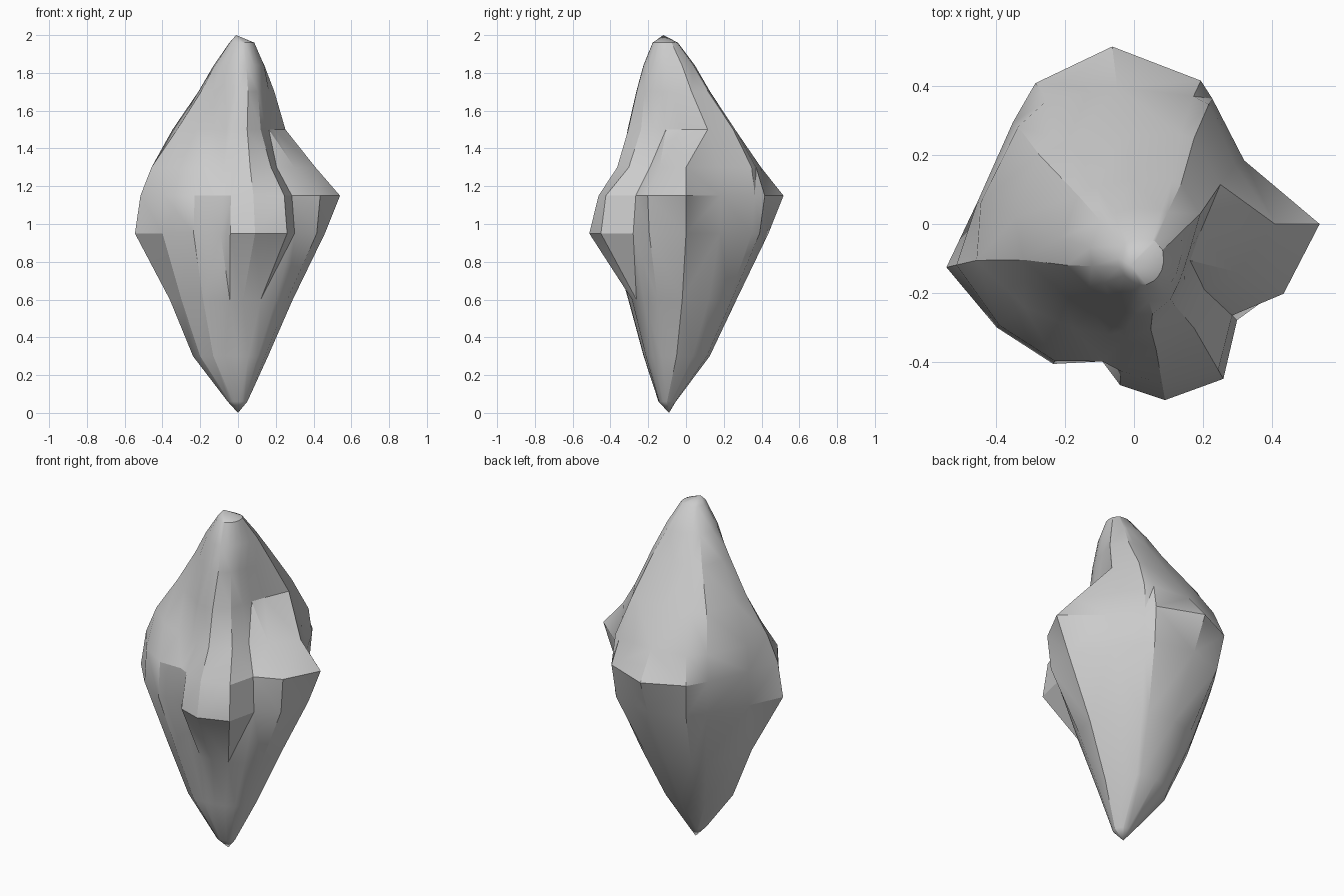
import bpy, bmesh, math

if "Cube" in bpy.data.objects:
    bpy.data.objects.remove(bpy.data.objects["Cube"])

# Ridges and grooves round the shard: direction (degrees), then radius
# (hundredths) at heights 0.6, 0.95, 1.15, 1.3 and 1.5
RIDGES = [
    (0, 31, 46, 54, 41, 19), (-25, 31, 46, 48, 33, 18), (-43, 30, 41, 39, 28, 20),
    (-60, 28, 52, 49, 35, 24), (-80, 27, 52, 47, 37, 28), (-95, 27, 47, 43, 34, 28),
    (-103, 29, 41, 41, 33, 27), (-120, 33, 47, 46, 35, 25), (-143, 35, 50, 49, 40, 27),
    (-167, 35, 56, 53, 47, 33), (-188, 33, 46, 46, 45, 35), (-220, 31, 43, 46, 44, 36),
    (-235, 31, 46, 50, 44, 33), (-263, 29, 44, 52, 40, 29), (-295, 29, 43, 46, 41, 32),
    (-302, 29, 41, 43, 41, 33), (-330, 28, 36, 37, 34, 29),
]

bm = bmesh.new()


def ring(z, cx, cy, column, scale=1.0, base=0.0):
    """One cross-section: chosen radius column, scaled, plus a base radius."""
    verts = []
    for ridge in RIDGES:
        a = math.radians(ridge[0])
        r = base + scale * ridge[column] / 100
        verts.append(bm.verts.new((cx + r * math.cos(a), cy + r * math.sin(a), z)))
    return verts


# Sections: tapering foot, broad middle, narrowing crown
rings = [
    ring(0.06, 0, -.10, 1, 0.16),
    ring(0.30, -.03, -.05, 1, 0.61),
    ring(0.60, -.02, -.02, 1),
    ring(0.95, 0, 0, 2),
    ring(1.15, 0, 0, 3),
    ring(1.30, 0, 0, 4),
    ring(1.50, 0, -.03, 5),
    ring(1.70, .02, -.07, 5, 0.55, 0.04),
    ring(1.84, .02, -.09, 5, 0.2, 0.08),
    ring(1.96, .025, -.11, 5, 0.06, 0.05),
]
n = len(RIDGES)
for low, high in zip(rings, rings[1:]):
    for i in range(n):
        j = (i + 1) % n
        bm.faces.new((low[i], low[j], high[j], high[i]))

# Pointed ends
for end, tip in ((rings[0], (0, -.09, 0)), (rings[-1], (-.01, -.12, 2))):
    v = bm.verts.new(tip)
    for i in range(n):
        bm.faces.new((end[i], end[(i + 1) % n], v))

# Split the skin into chipped triangular facets
bmesh.ops.recalc_face_normals(bm, faces=bm.faces[:])
bmesh.ops.triangulate(bm, faces=bm.faces[:], quad_method='SHORT_EDGE')

mesh = bpy.data.meshes.new("rock_shard")
bm.to_mesh(mesh)
bm.free()
rock = bpy.data.objects.new("rock_shard", mesh)
bpy.context.collection.objects.link(rock)
bpy.context.view_layer.objects.active = rock
rock.select_set(True)
bpy.ops.object.shade_smooth_by_angle(angle=math.radians(28))
